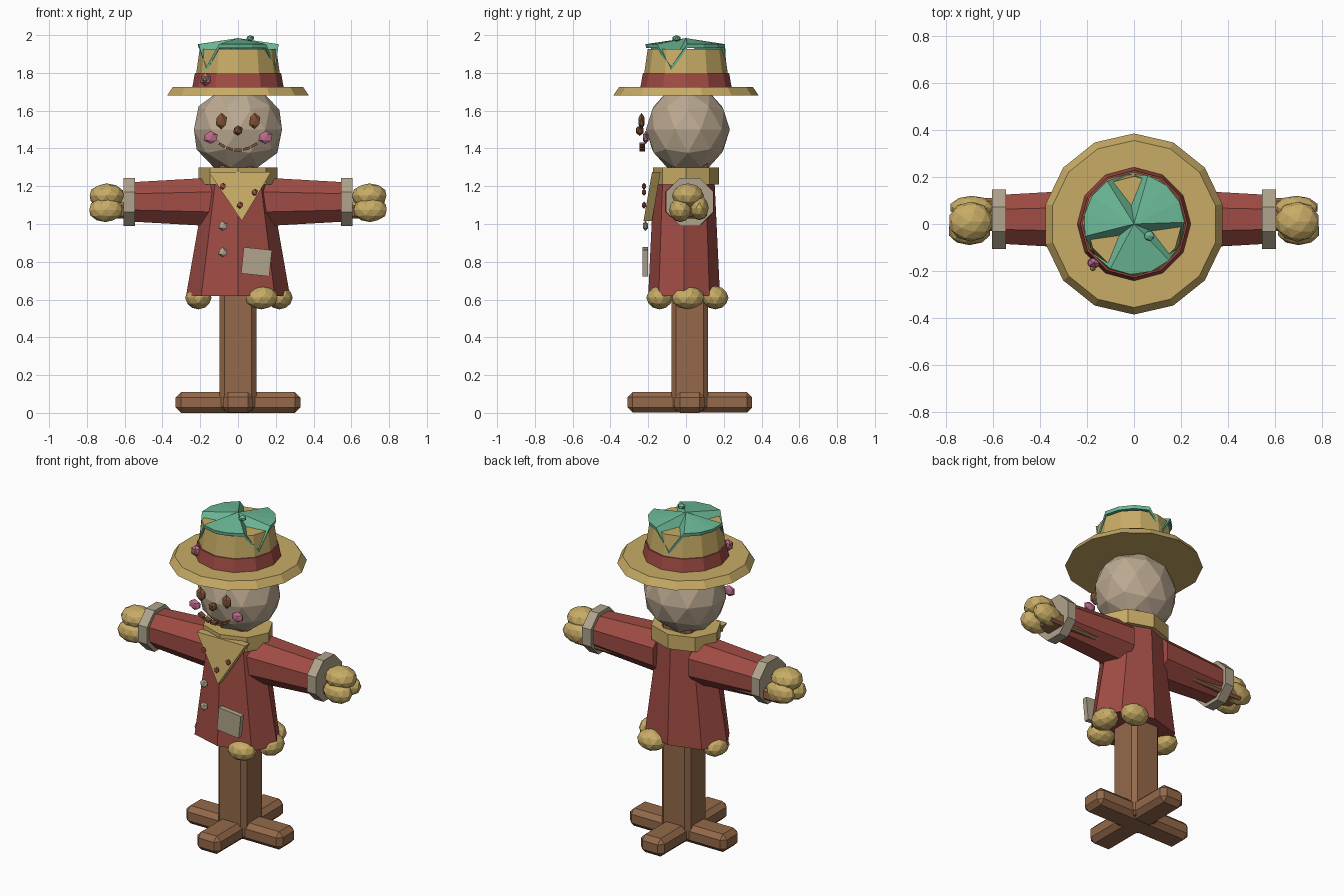
import bpy
import bmesh
from math import cos, sin, pi, radians, atan
from mathutils import Matrix, Vector

cube = bpy.data.objects.get("Cube")
if cube:
    bpy.data.objects.remove(cube, do_unlink=True)


def material(name, r, g, b):
    linear = [((c / 255 + 0.055) / 1.055) ** 2.4 for c in (r, g, b)] + [1]
    m = bpy.data.materials.new(name)
    m.use_nodes = True
    m.diffuse_color = linear
    m.node_tree.nodes["Principled BSDF"].inputs["Base Color"].default_value = linear
    return m


STRAW = material("straw", 200, 172, 102)
RED = material("coat red", 160, 76, 68)
TEAL = material("teal", 108, 186, 152)
SACK = material("sackcloth", 188, 170, 146)
LINEN = material("linen", 176, 164, 140)
WOOD = material("wood", 148, 105, 74)
DARK = material("dark brown", 126, 80, 52)
PINK = material("pink", 192, 108, 140)


def finish(name, bm, mat, matrix=Matrix()):
    bmesh.ops.transform(bm, matrix=matrix, verts=bm.verts)
    bmesh.ops.recalc_face_normals(bm, faces=bm.faces)
    mesh = bpy.data.meshes.new(name)
    bm.to_mesh(mesh)
    bm.free()
    mesh.materials.append(mat)
    obj = bpy.data.objects.new(name, mesh)
    bpy.context.collection.objects.link(obj)
    return obj


def place(loc, size, tilt=0, axis='Y'):
    return (Matrix.Translation(loc) @ Matrix.Rotation(tilt, 4, axis)
            @ Matrix.Diagonal((*size, 1)))


def ball(name, mat, loc, size, detail=2, tilt=0, axis='Y'):
    bm = bmesh.new()
    bmesh.ops.create_icosphere(bm, subdivisions=detail, radius=1)
    return finish(name, bm, mat, place(loc, size, tilt, axis))


def box(name, mat, loc, size, bevel=0, tilt=0):
    bm = bmesh.new()
    bmesh.ops.create_cube(bm, size=1)
    obj = finish(name, bm, mat, place(loc, size, tilt))
    if bevel:
        mod = obj.modifiers.new("Bevel", 'BEVEL')
        mod.width = bevel
        mod.segments = 1
    return obj


def loft(name, mat, sides, rings, start=0.0, matrix=Matrix()):
    """Capped prism through rings of (x radius, y radius, height)."""
    bm = bmesh.new()
    loops = []
    for rx, ry, z in rings:
        angles = [start + 2 * pi * i / sides for i in range(sides)]
        loops.append([bm.verts.new((rx * cos(a), ry * sin(a), z)) for a in angles])
    for low, high in zip(loops, loops[1:]):
        for i in range(sides):
            j = (i + 1) % sides
            bm.faces.new((low[i], low[j], high[j], high[i]))
    bm.faces.new(loops[0])
    bm.faces.new(loops[-1])
    return finish(name, bm, mat, matrix)


# Wooden stand
Y = 0.02
box("base_bar_across", WOOD, (0, Y, 0.055), (0.66, 0.16, 0.11), 0.028)
box("base_bar_deep", WOOD, (0, Y, 0.056), (0.16, 0.66, 0.11), 0.028)
box("post", WOOD, (0, Y, 0.68), (0.195, 0.195, 1.34), 0.025)
box("arm_bar", WOOD, (0, 0.04, 1.065), (1.4, 0.14, 0.07), 0.012)

# Coat and collar
loft("coat", RED, 8, [(0.275, 0.19, 0.62), (0.165, 0.16, 1.25)],
     matrix=Matrix.Translation((0, -0.01, 0)))
loft("collar", STRAW, 8, [(0.21, 0.175, 1.21), (0.21, 0.175, 1.298)])

# Sleeves, cuffs and straw hands
for side, word in ((1, "left"), (-1, "right")):
    turn = Matrix.Translation((0, Y, 1.117)) @ Matrix.Rotation(side * pi / 2, 4, 'Y')
    loft(word + "_sleeve", RED, 8, [(0.14, 0.14, 0.12), (0.113, 0.113, 0.56)],
         pi / 8, turn)
    loft(word + "_cuff", LINEN, 8, [(0.137, 0.137, 0.545), (0.137, 0.137, 0.605)],
         pi / 8, turn)
    ball(word + "_hand_top", STRAW, (side * 0.695, 0.01, 1.15), (0.095, 0.085, 0.065))
    ball(word + "_hand_front", STRAW, (side * 0.7, -0.03, 1.075), (0.092, 0.06, 0.065))
    ball(word + "_hand_back", STRAW, (side * 0.69, 0.07, 1.085), (0.095, 0.05, 0.065))

# Straw tufts under the hem
for x, y, turn in ((-0.21, 0.01, 90), (0.22, 0.01, 90), (0.125, -0.14, 0), (0.125, 0.155, 0)):
    ball("hem_tuft", STRAW, (x, y, 0.61), (0.088, 0.07, 0.062), 2, radians(turn), 'Z')

# Triangular bib
bm = bmesh.new()
front = [bm.verts.new(p) for p in ((-0.155, -0.18, 1.275), (0.175, -0.18, 1.275),
                                   (0.02, -0.225, 1.016))]
face = bm.faces.new(front)
extruded = bmesh.ops.extrude_face_region(bm, geom=[face], use_keep_orig=True)
back = [v for v in extruded["geom"] if isinstance(v, bmesh.types.BMVert)]
bmesh.ops.translate(bm, verts=back, vec=(0, 0.045, 0))
finish("bib", bm, STRAW)
for x, z in ((-0.08, 1.2), (0.088, 1.168), (0.01, 1.1)):
    ball("bib_dot", RED, (x, -0.222, z), (0.017, 0.012, 0.019), 1)

# Buttons and patch
for z in (0.99, 0.85):
    ball("button", LINEN, (-0.08, -0.215, z), (0.027, 0.016, 0.027), 1)
box("patch", LINEN, (0.098, -0.215, 0.8), (0.15, 0.03, 0.14), 0, radians(6))

# Head and face
ball("head", SACK, (0, 0.01, 1.5), (0.245, 0.222, 0.235))
for side, word in ((1, "left"), (-1, "right")):
    ball(word + "_eye", DARK, (side * 0.088, -0.235, 1.545), (0.033, 0.018, 0.044), 1)
    ball(word + "_cheek", PINK, (side * 0.145, -0.213, 1.458), (0.042, 0.018, 0.034), 1)
ball("nose", DARK, (0, -0.245, 1.495), (0.028, 0.024, 0.028), 1)
for x in (-0.085, -0.045, 0, 0.045, 0.085):
    box("mouth_stitch", DARK, (x, -0.232, 1.392 + 3.5 * x * x), (0.036, 0.03, 0.014),
        0, -atan(7 * x))

# Hat
loft("hat_brim", STRAW, 14, [(0.385, 0.385, 1.68), (0.355, 0.355, 1.724)], pi / 2)
loft("hat_crown", STRAW, 12, [(0.232, 0.232, 1.72), (0.203, 0.203, 1.927)], pi / 2)
loft("hat_band", RED, 12, [(0.242, 0.242, 1.722), (0.228, 0.228, 1.8)], pi / 2)

# Cloth cap whose three drooping points let the crown poke through
bm = bmesh.new()
SIDES = 15
peak = bm.verts.new((0, 0, 1.984))
under = bm.verts.new((0, 0, 1.96))
rim, lip = [], []
for i in range(SIDES):
    a = radians(98) + 2 * pi * i / SIDES
    z = 1.83 if i % 5 == 0 else 1.952
    rim.append(bm.verts.new((0.215 * cos(a), 0.215 * sin(a), z)))
    lip.append(bm.verts.new((0.212 * cos(a), 0.212 * sin(a), z - 0.02)))
for i in range(SIDES):
    j = (i + 1) % SIDES
    bm.faces.new((peak, rim[i], rim[j]))
    bm.faces.new((rim[i], lip[i], lip[j], rim[j]))
    bm.faces.new((under, lip[j], lip[i]))
finish("cap_cloth", bm, TEAL)
ball("cap_bead", TEAL, (0.065, -0.05, 1.983), (0.024, 0.024, 0.017), 1)

# Flower on the band
spot = Vector((-0.17, -0.165, 1.765))
ball("flower", PINK, spot, (0.033, 0.025, 0.036), 1)
ball("flower_centre", STRAW, spot + Vector((-0.005, -0.024, 0)), (0.014, 0.012, 0.014), 1)
